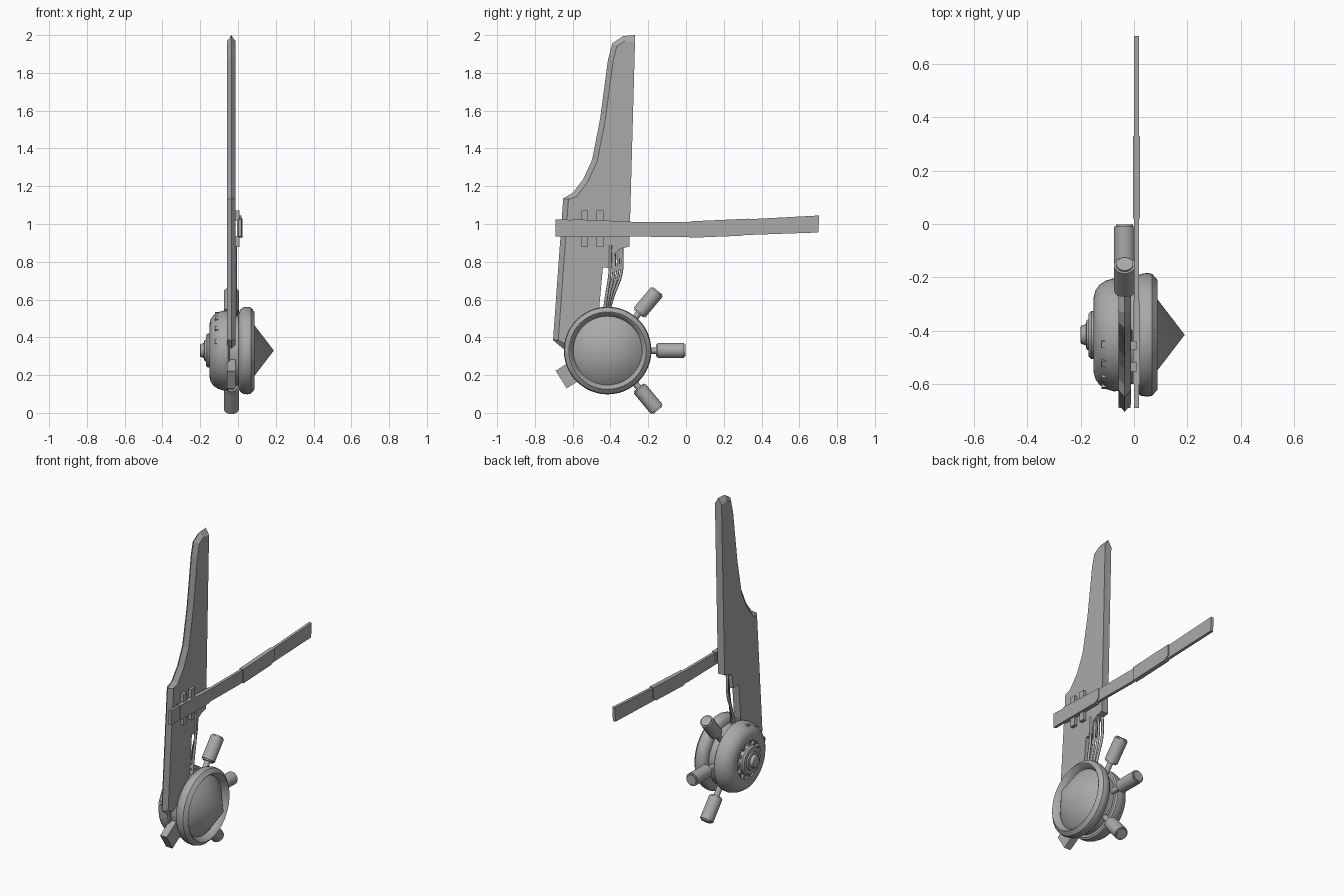
import bpy, bmesh, math
from mathutils import Matrix, Vector

cube = bpy.data.objects.get("Cube")
if cube:
    bpy.data.objects.remove(cube)

grey = bpy.data.materials.new("plain grey")
grey.use_nodes = True
COLOUR = (0.4, 0.4, 0.4, 1)
grey.diffuse_color = COLOUR
grey.node_tree.nodes["Principled BSDF"].inputs["Base Color"].default_value = COLOUR

HUB = Vector((0, -0.415, 0.33))   # axis of the wheel
MID = -0.035                      # middle plane of blade and handles


def finish(name, bm, smooth=True):
    bmesh.ops.recalc_face_normals(bm, faces=bm.faces)
    mesh = bpy.data.meshes.new(name)
    bm.to_mesh(mesh)
    bm.free()
    mesh.materials.append(grey)
    ob = bpy.data.objects.new(name, mesh)
    bpy.context.collection.objects.link(ob)
    if smooth:
        bpy.ops.object.select_all(action="DESELECT")
        ob.select_set(True)
        bpy.context.view_layer.objects.active = ob
        bpy.ops.object.shade_smooth_by_angle(angle=math.radians(35))
    return ob


def lathe(name, profile, steps=48):
    """Spin (x, radius) points about the wheel axis."""
    bm = bmesh.new()
    verts = [bm.verts.new((x, HUB.y, HUB.z + r)) for x, r in profile]
    edges = [bm.edges.new(pair) for pair in zip(verts, verts[1:])]
    bmesh.ops.spin(bm, geom=verts + edges, cent=HUB, axis=(1, 0, 0),
                   angle=2 * math.pi, steps=steps)
    bmesh.ops.remove_doubles(bm, verts=bm.verts, dist=0.0005)
    return finish(name, bm)


def slab(name, outline, x0, x1):
    """Extrude a (y, z) outline from x0 to x1."""
    bm = bmesh.new()
    face = bm.faces.new([bm.verts.new((x0, y, z)) for y, z in outline])
    ext = bmesh.ops.extrude_face_region(bm, geom=[face])
    moved = [v for v in ext["geom"] if isinstance(v, bmesh.types.BMVert)]
    bmesh.ops.translate(bm, verts=moved, vec=(x1 - x0, 0, 0))
    return finish(name, bm, False)


def radial(angle, x=MID):
    """Frame at the wheel axis whose local z points outwards at the angle."""
    a = math.radians(angle)
    return Matrix.Translation((x, HUB.y, HUB.z)) @ Matrix.Rotation(a - math.pi / 2, 4, "X")


def box(name, frame, centre, size):
    bm = bmesh.new()
    bmesh.ops.create_cube(bm, size=1, matrix=frame @ Matrix.Translation(centre)
                          @ Matrix.Diagonal((*size, 1)))
    return finish(name, bm, False)


def tube(name, points, radius):
    curve = bpy.data.curves.new(name, "CURVE")
    curve.dimensions = "3D"
    curve.bevel_depth = radius
    curve.bevel_resolution = 2
    spline = curve.splines.new("BEZIER")
    spline.bezier_points.add(len(points) - 1)
    for bp, co in zip(spline.bezier_points, points):
        bp.co = co
        bp.handle_left_type = bp.handle_right_type = "AUTO"
    curve.materials.append(grey)
    bpy.context.collection.objects.link(bpy.data.objects.new(name, curve))


# Blade: a ridge along the front and top, flat along the back
front = [(-.65, .34), (-.704, .385), (-.65, 1.135), (-.6, 1.165), (-.545, 1.236),
         (-.497, 1.34), (-.455, 1.555), (-.413, 1.87), (-.39, 1.957), (-.333, 1.995), (-.27, 2)]
back = [(-.30, .88), (-.345, .87), (-.375, .85), (-.385, .765), (-.44, .77),
        (-.46, .55), (-.5, .42)]
inset = []
for i, p in enumerate(front):
    t = (Vector(front[min(i + 1, len(front) - 1)]) - Vector(front[max(i - 1, 0)])).normalized()
    inset.append(tuple(Vector(p) + 0.028 * Vector((t.y, -t.x))))
inset[-1] = (-.27, 1.96)
bm = bmesh.new()
ridge = [bm.verts.new((MID, y, z)) for y, z in front + back]
for x in (MID - 0.023, MID + 0.023):
    side = [bm.verts.new((x, y, z)) for y, z in inset + back]
    bm.faces.new(side)
    for i in range(len(side)):
        j = (i + 1) % len(side)
        bm.faces.new((ridge[i], ridge[j], side[j], side[i]))
finish("blade", bm, False)

# Strap with two sleeves and a pair of clips
strap = [(-.69, .935), (-.35, .935), (-.02, .93), (.7, .955),
         (.705, 1.045), (.33, 1.025), (0, 1.01), (-.3, 1.01), (-.69, 1.025)]
slab("strap", strap, 0, 0.018)
slab("strap_rear_sleeve", [(.02, .927), (.3, .938), (.33, .96), (.33, 1.028), (.02, 1.014)],
     -0.004, 0.023)
slab("strap_front_sleeve", [(-.6, .932), (-.32, .931), (-.29, .95), (-.29, 1.013), (-.6, 1.025)],
     -0.004, 0.022)
for n, y in enumerate((-.535, -.455)):
    for z in (.907, 1.045):
        box(f"clip_{n}_tab", Matrix(), (-0.002, y, z), (0.022, .035, .055))

# Wheel: recessed cone, rim, core and rear housing
lathe("dish_cone", [(.19, 0), (.05, .182)])
lathe("dish_rim", [(.05, .182), (.085, .2), (.088, .205), (.068, .228), (.05, .232),
                   (.025, .228), (.01, .215), (.003, .195), (.003, 0)])
lathe("wheel_core", [(.01, 0), (.01, .185), (-.065, .185), (-.065, 0)])
lathe("rear_housing", [(-.045, 0), (-.045, .2), (-.052, .21), (-.075, .212), (-.105, .203),
                       (-.13, .187), (-.145, .165), (-.151, .14), (-.148, .115),
                       (-.135, .105), (-.135, 0)])
lathe("rear_hub", [(-.13, .09), (-.16, .09), (-.17, .08), (-.17, .058), (-.178, .055),
                   (-.18, .04), (-.198, .034), (-.2, .03), (-.2, 0)])
for a in range(0, 360, 30):
    box("hub_tooth", radial(a, -.14), (0, 0, .1), (.02, .02, .025))
for a in (100, 122, 144, 166):
    box("housing_stud", radial(a, -.112), (0, 0, .196), (.018, .025, .02))

# Three handles on stems, and the block on the front side
for name, a in (("upper", 50), ("middle", 0), ("lower", -50)):
    for part, radius, start, end in (("stem", .017, .17, .27), ("handle", .04, .255, .413)):
        bm = bmesh.new()
        bmesh.ops.create_cone(bm, cap_ends=True, segments=24, radius1=radius, radius2=radius,
                              depth=end - start,
                              matrix=radial(a) @ Matrix.Translation((0, 0, (start + end) / 2)))
        if part == "handle":
            rims = [e for e in bm.edges if any(len(f.verts) > 4 for f in e.link_faces)]
            bmesh.ops.bevel(bm, geom=rims, offset=.008, segments=2, affect="EDGES")
        finish(f"{name}_{part}", bm)
box("front_block", radial(212), (0, 0, .225), (.045, .11, .13))

# Cables between blade and wheel
for n in range(4):
    s = n * .02
    x = MID - .015 + .012 * n
    tube(f"cable_{n}", [(x, -.34 - s, .89), (x, -.343 - s, .74), (x, -.385 - s * .6, .62),
                        (x, -.42 - s * .3, .5)], .008)
